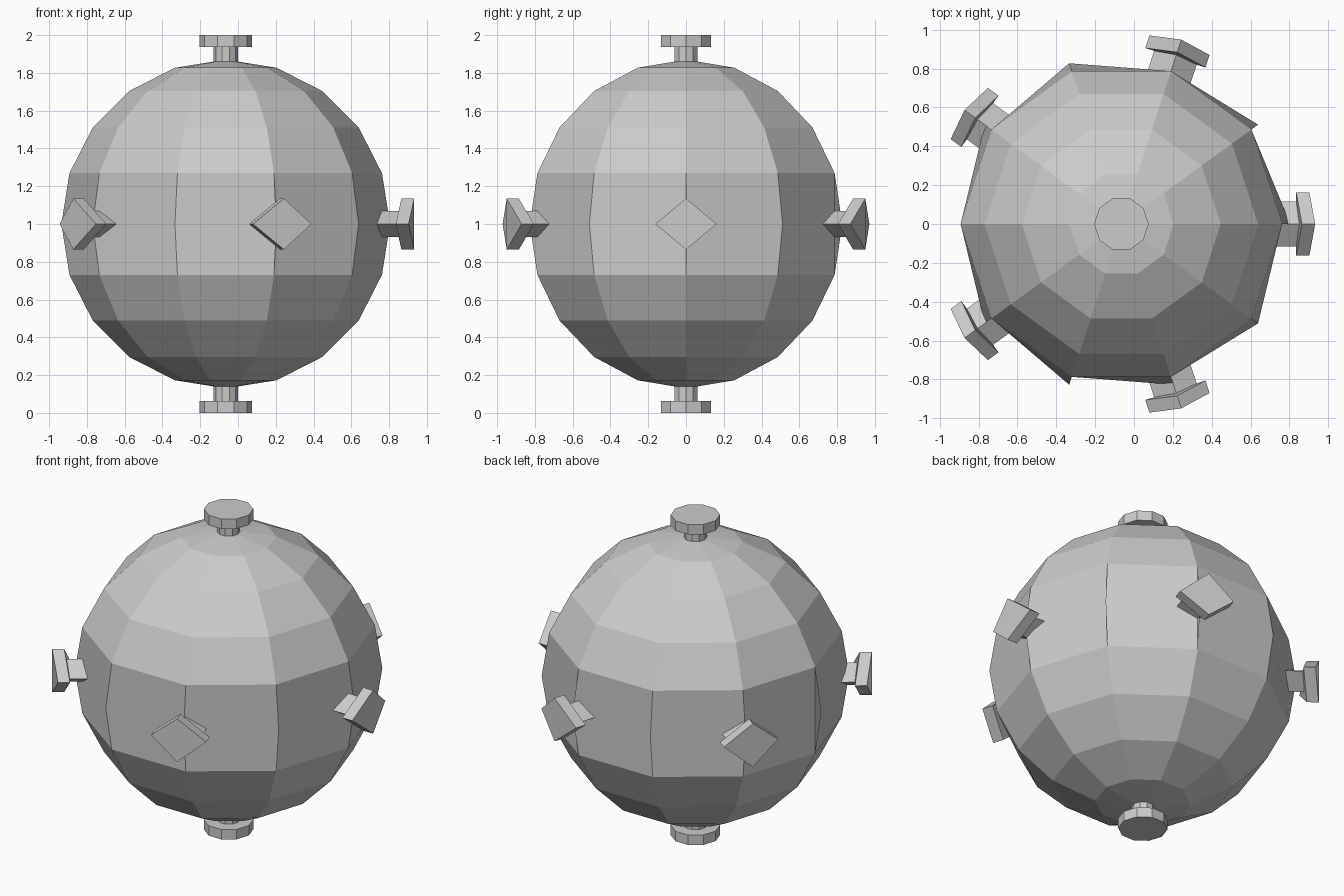
import bpy, bmesh, math
from mathutils import Matrix, Vector

cube = bpy.data.objects.get("Cube")
if cube:
    bpy.data.objects.remove(cube, do_unlink=True)

RADIUS = 0.87
SIDES = 10
CENTRE = Vector((-0.065, 0, 1))

grey = bpy.data.materials.new("plain_grey")
grey.use_nodes = True
grey.diffuse_color = (0.6, 0.6, 0.6, 1)
grey.node_tree.nodes["Principled BSDF"].inputs["Base Color"].default_value = grey.diffuse_color


def finish(name, bm, matrix=Matrix()):
    """Turn a bmesh into a flat shaded object placed around the body centre."""
    bmesh.ops.recalc_face_normals(bm, faces=bm.faces)
    mesh = bpy.data.meshes.new(name)
    bm.transform(Matrix.Translation(CENTRE) @ matrix)
    bm.to_mesh(mesh)
    bm.free()
    mesh.materials.append(grey)
    obj = bpy.data.objects.new(name, mesh)
    bpy.context.collection.objects.link(obj)
    return obj


def drum(bm, radius, low, high):
    """Ten sided upright drum between two heights."""
    place = Matrix.Translation((0, 0, (low + high) / 2))
    new = bmesh.ops.create_cone(bm, cap_ends=True, segments=SIDES, radius1=radius,
                                radius2=radius, depth=high - low)["verts"]
    # Put a corner on the x axis
    turn = math.atan2(new[0].co.y, new[0].co.x)
    bmesh.ops.transform(bm, verts=new, matrix=place @ Matrix.Rotation(-turn, 4, "Z"))


def diamond(bm, half_width, half_height, inner, outer, bend):
    """Diamond plate facing +x, its side corners bent back toward the body."""
    corners = [(0, 0, half_height), (-bend, half_width, 0),
               (0, 0, -half_height), (-bend, -half_width, 0)]
    back, front = [[bm.verts.new((x + r, y, z)) for x, y, z in corners]
                   for r in (inner, outer)]
    bm.faces.new(front)
    bm.faces.new(back[::-1])
    for i in range(4):
        j = (i + 1) % 4
        bm.faces.new((back[i], back[j], front[j], front[i]))


# Faceted body, with one tall band of faces around the middle
bm = bmesh.new()
bmesh.ops.create_uvsphere(bm, u_segments=SIDES, v_segments=SIDES, radius=RADIUS)
turn = max((math.atan2(v.co.y, v.co.x) for v in bm.verts
            if abs(v.co.z) < 0.01 and v.co.x > 0), default=0)
step = math.tau / SIDES
bm.transform(Matrix.Rotation(-(turn % step), 4, "Z"))
middle = [e for e in bm.edges if all(abs(v.co.z) < 0.01 for v in e.verts)]
bmesh.ops.dissolve_edges(bm, edges=middle, use_verts=False)
finish("body", bm)

# Round knobs at the top and bottom
for name, flip in (("top_knob", 0), ("bottom_knob", math.pi)):
    bm = bmesh.new()
    drum(bm, 0.065, 0.8, 0.945)
    drum(bm, 0.14, 0.938, 1.0)
    finish(name, bm, Matrix.Rotation(flip, 4, "X"))

# Five diamond knobs around the middle
for i in range(5):
    bm = bmesh.new()
    diamond(bm, 0.115, 0.07, 0.8, 0.95, 0.02)
    diamond(bm, 0.163, 0.135, 0.93, 0.998, 0.03)
    finish(f"side_knob_{i + 1}", bm, Matrix.Rotation(i * math.tau / 5, 4, "Z"))
